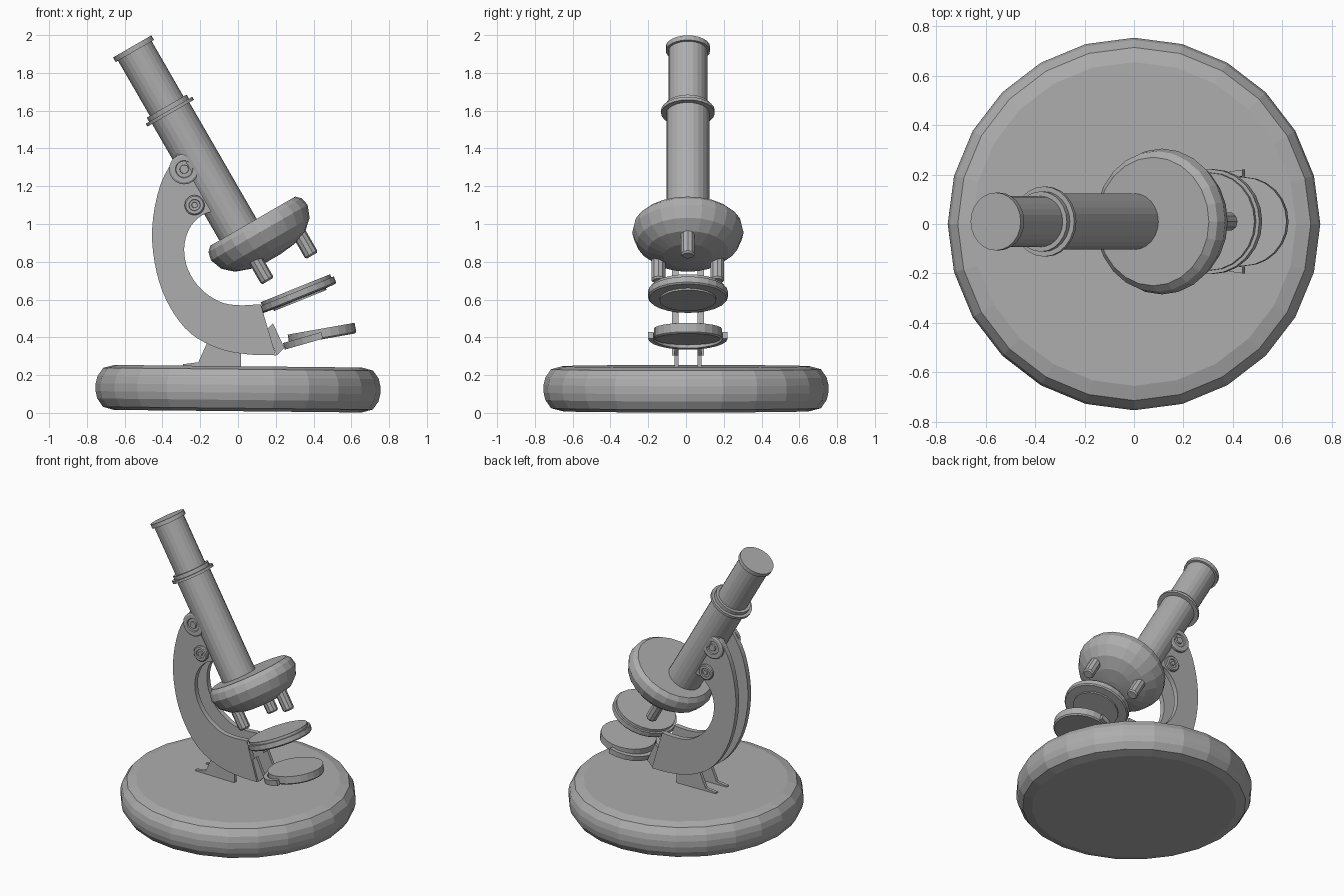
import bpy, bmesh
from math import sin, cos, pi, radians
from mathutils import Matrix, Vector

if "Cube" in bpy.data.objects:
    bpy.data.objects.remove(bpy.data.objects["Cube"])

GREY = (0.42, 0.42, 0.42, 1)
metal = bpy.data.materials.new("grey metal")
metal.diffuse_color = GREY
metal.use_nodes = True
metal.node_tree.nodes["Principled BSDF"].inputs["Base Color"].default_value = GREY

MID = 0.01   # y of the symmetry plane


def finish(name, bm, matrix):
    bmesh.ops.recalc_face_normals(bm, faces=bm.faces)
    mesh = bpy.data.meshes.new(name)
    bm.to_mesh(mesh)
    bm.free()
    mesh.materials.append(metal)
    ob = bpy.data.objects.new(name, mesh)
    ob.matrix_world = matrix
    bpy.context.collection.objects.link(ob)
    return ob


def place(x, y, z, tilt=0, axis='Y'):
    return Matrix.Translation((x, y, z)) @ Matrix.Rotation(radians(tilt), 4, axis)


def lathe(name, profile, matrix, sides=24):
    """Turn (radius, height) points around local z and cap both ends."""
    bm = bmesh.new()
    rings = [[bm.verts.new((r * cos(2 * pi * i / sides), r * sin(2 * pi * i / sides), h))
              for i in range(sides)] for r, h in profile]
    for a, b in zip(rings, rings[1:]):
        for i in range(sides):
            j = (i + 1) % sides
            bm.faces.new((a[i], a[j], b[j], b[i]))
    bm.faces.new(rings[0])
    bm.faces.new(rings[-1])
    return finish(name, bm, matrix)


def plate(name, outline, y0, y1):
    """Extrude an (x, z) outline from y0 to y1."""
    bm = bmesh.new()
    face = bm.faces.new([bm.verts.new((x, y0, z)) for x, z in outline])
    out = bmesh.ops.extrude_face_region(bm, geom=[face])
    moved = [v for v in out["geom"] if isinstance(v, bmesh.types.BMVert)]
    bmesh.ops.translate(bm, verts=moved, vec=(0, y1 - y0, 0))
    return finish(name, bm, Matrix())


def smooth_path(points, steps=4):
    """Catmull-Rom curve through the points."""
    p = [Vector(q) for q in points]
    p = [2 * p[0] - p[1]] + p + [2 * p[-1] - p[-2]]
    path = []
    for a, b, c, d in zip(p, p[1:], p[2:], p[3:]):
        for k in range(steps):
            t = k / steps
            path.append((2 * b + (c - a) * t + (2 * a - 5 * b + 4 * c - d) * t ** 2
                         + (3 * b - a - 3 * c + d) * t ** 3) / 2)
    return path + [p[-2]]


# Round heavy base with a rounded rim
rim = [(0.66 + 0.095 * cos(radians(a)) ** 0.8, 0.119 * sin(radians(a)))
       for a in (-60, -30, -10, 10, 30, 60)]
lathe("base", [(0.655, -0.119)] + rim + [(0.655, 0.119)], place(0, 0, 0.128, 0.6))

# Tilted tube, measured down from the eyepiece
tube_frame = place(-0.56, MID, 1.94, -30)
lathe("eyepiece_cap", [(0.117, -0.028), (0.117, 0)], tube_frame)
lathe("upper_tube", [(0.103, -0.39), (0.103, -0.02)], tube_frame)
lathe("tube_collar", [(0.142, -0.408), (0.142, -0.39), (0.122, -0.39), (0.122, -0.365)],
      tube_frame)
lathe("lower_tube", [(0.114, -1.13), (0.114, -0.39)], tube_frame)

# Domed turret, set forward of the tube axis
turret_frame = tube_frame @ Matrix.Translation((0.09, 0, 0))
lathe("turret", [(0.04, -1.345), (0.13, -1.335), (0.215, -1.305), (0.27, -1.255),
                 (0.295, -1.19), (0.285, -1.145), (0.26, -1.12)], turret_frame)
for i in range(3):
    a = 2 * pi * i / 3
    spot = Matrix.Translation((0.18 * cos(a), 0.18 * sin(a), 0))
    lathe(f"objective_{i + 1}", [(0.03, -1.435), (0.038, -1.425), (0.038, -1.28)],
          turret_frame @ spot, 10)

# Outlines shared by the two side frames
outer = smooth_path([(-0.31, 1.39), (-0.41, 1.21), (-0.455, 0.97), (-0.43, 0.74),
                     (-0.36, 0.56), (-0.25, 0.42), (-0.1, 0.34), (0.05, 0.31), (0.2, 0.305)])
inner = smooth_path([(0.12, 0.575), (0, 0.57), (-0.1, 0.59), (-0.2, 0.66), (-0.265, 0.76),
                     (-0.285, 0.87), (-0.26, 0.97), (-0.2, 1.04), (-0.13, 1.07)])
strut = [(-0.29, 0.245), (-0.29, 0.258), (-0.21, 0.268), (-0.16, 0.38), (0.015, 0.33),
         (0.015, 0.235)]
bracket = [(0.15, 0.44), (0.185, 0.475), (0.245, 0.345), (0.205, 0.305)]

for side, s in (("front", -1), ("back", 1)):
    near, far = MID + s * 0.05, MID + s * 0.085
    plate(f"{side}_arm", outer + inner + [(-0.09, 1.08), (-0.26, 1.38)], near, far)
    plate(f"{side}_strut", strut, near, MID + s * 0.072)
    plate(f"{side}_mirror_bracket", bracket, near, MID + s * 0.072)
    # Focus knobs: dished rim around a raised hub
    for label, x, z, r in (("coarse", -0.285, 1.29, 0.08), ("fine", -0.23, 1.1, 0.053)):
        lathe(f"{side}_{label}_knob",
              [(r, -0.01), (r, 0.014), (r * 0.88, 0.02), (r * 0.58, 0.02), (r * 0.54, 0.012),
               (r * 0.3, 0.012), (r * 0.28, 0.022)],
              place(x, far, z, -90 * s, 'X'), 20)

# Round stage with a lower boss
lathe("stage", [(0.15, -0.04), (0.15, -0.03), (0.205, -0.028), (0.212, -0.02), (0.212, 0.012),
                (0.198, 0.012), (0.198, 0.03)], place(0.315, MID, 0.632, -22))

# Mirror disc held in a half-ring fork
lathe("mirror", [(0.172, -0.028), (0.18, -0.02), (0.18, 0.028)], place(0.445, MID, 0.418, -10))
bm = bmesh.new()
loops = []
for i in range(13):
    a = pi / 2 + pi * i / 12
    loops.append([bm.verts.new((r * cos(a), r * sin(a), h))
                  for r, h in ((0.183, -0.018), (0.21, -0.018), (0.21, 0.018), (0.183, 0.018))])
for a, b in zip(loops, loops[1:]):
    for i in range(4):
        j = (i + 1) % 4
        bm.faces.new((a[i], a[j], b[j], b[i]))
bm.faces.new(loops[0])
bm.faces.new(loops[-1])
finish("mirror_fork", bm, place(0.445, MID, 0.41, -16))
